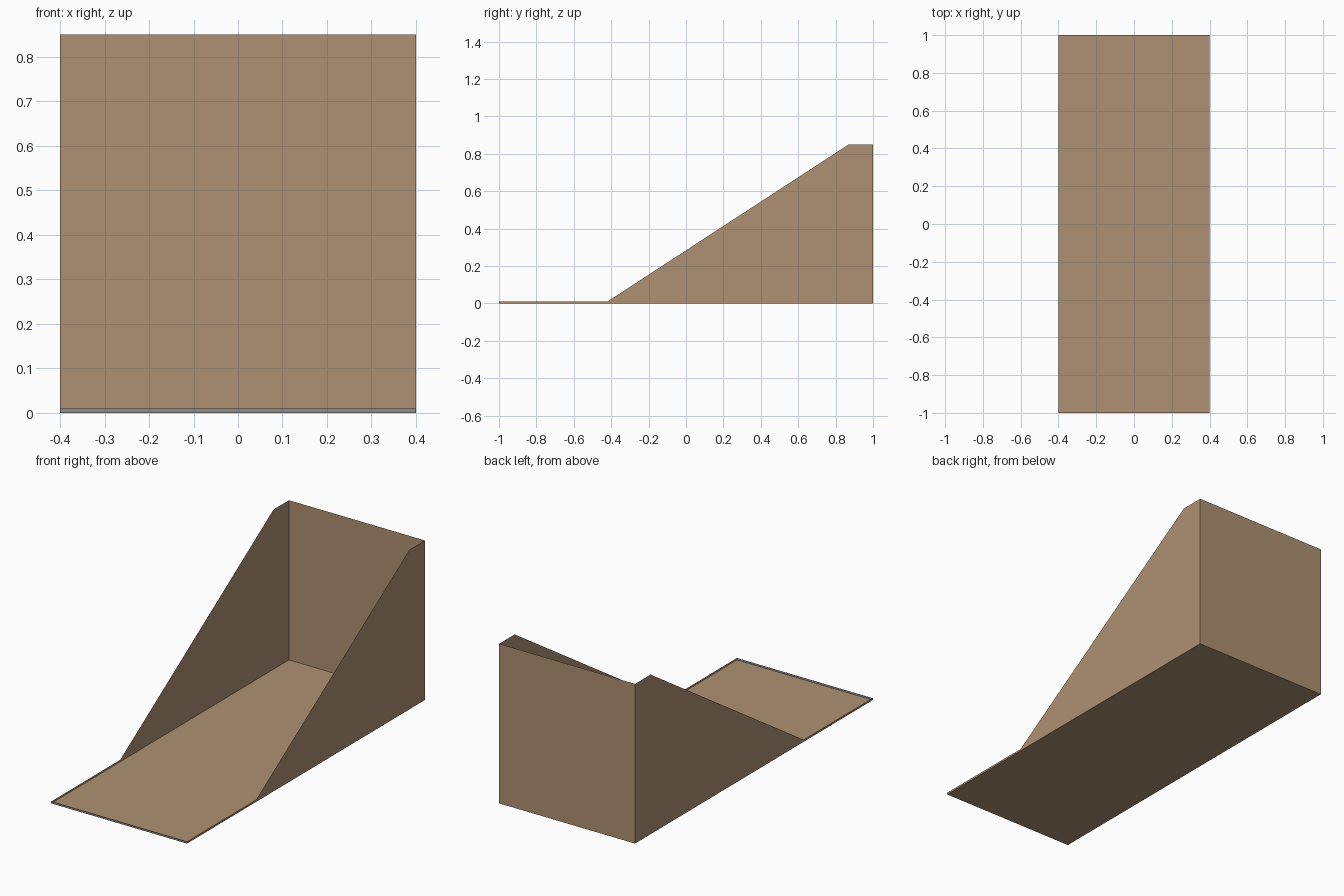
import bpy

cube = bpy.data.objects.get("Cube")
if cube:
    bpy.data.objects.remove(cube, do_unlink=True)

HALF_W, HALF_L = 0.40, 1.0   # half width and half length
LIP, TOP = 0.01, 0.85        # front lip and back wall heights


def make_material(name, colour):
    mat = bpy.data.materials.new(name)
    mat.use_nodes = True
    mat.diffuse_color = colour
    mat.node_tree.nodes["Principled BSDF"].inputs["Base Color"].default_value = colour
    return mat


def make_sheet(name, points, mat):
    """One thin flat panel from an outline."""
    mesh = bpy.data.meshes.new(name)
    mesh.from_pydata(points, [], [range(len(points))])
    mesh.materials.append(mat)
    obj = bpy.data.objects.new(name, mesh)
    bpy.context.collection.objects.link(obj)
    return obj


def cross_wall(y, height):
    """Outline of an upright wall across the width."""
    return [(-HALF_W, y, 0), (HALF_W, y, 0), (HALF_W, y, height), (-HALF_W, y, height)]


tan = make_material("cardboard tan", (0.423, 0.283, 0.168, 1))
grey = make_material("edge grey", (0.27, 0.27, 0.28, 1))

# Floor, facing down
floor = [(x, y, 0) for x, y in ((-HALF_W, -HALF_L), (-HALF_W, HALF_L),
                                (HALF_W, HALF_L), (HALF_W, -HALF_L))]
make_sheet("floor", floor, tan)

# Tall back wall and low front lip
make_sheet("back_wall", cross_wall(HALF_L, TOP)[::-1], tan)
make_sheet("front_lip", cross_wall(-HALF_L, LIP), grey)

# Sloping side walls
profile = [(-HALF_L, 0), (HALF_L, 0), (HALF_L, TOP),
           (0.87, TOP), (-0.42, LIP), (-HALF_L, LIP)]
for name, side in (("left_wall", 1), ("right_wall", -1)):
    outline = [(side * HALF_W, y, z) for y, z in profile]
    make_sheet(name, outline[::side], tan)
